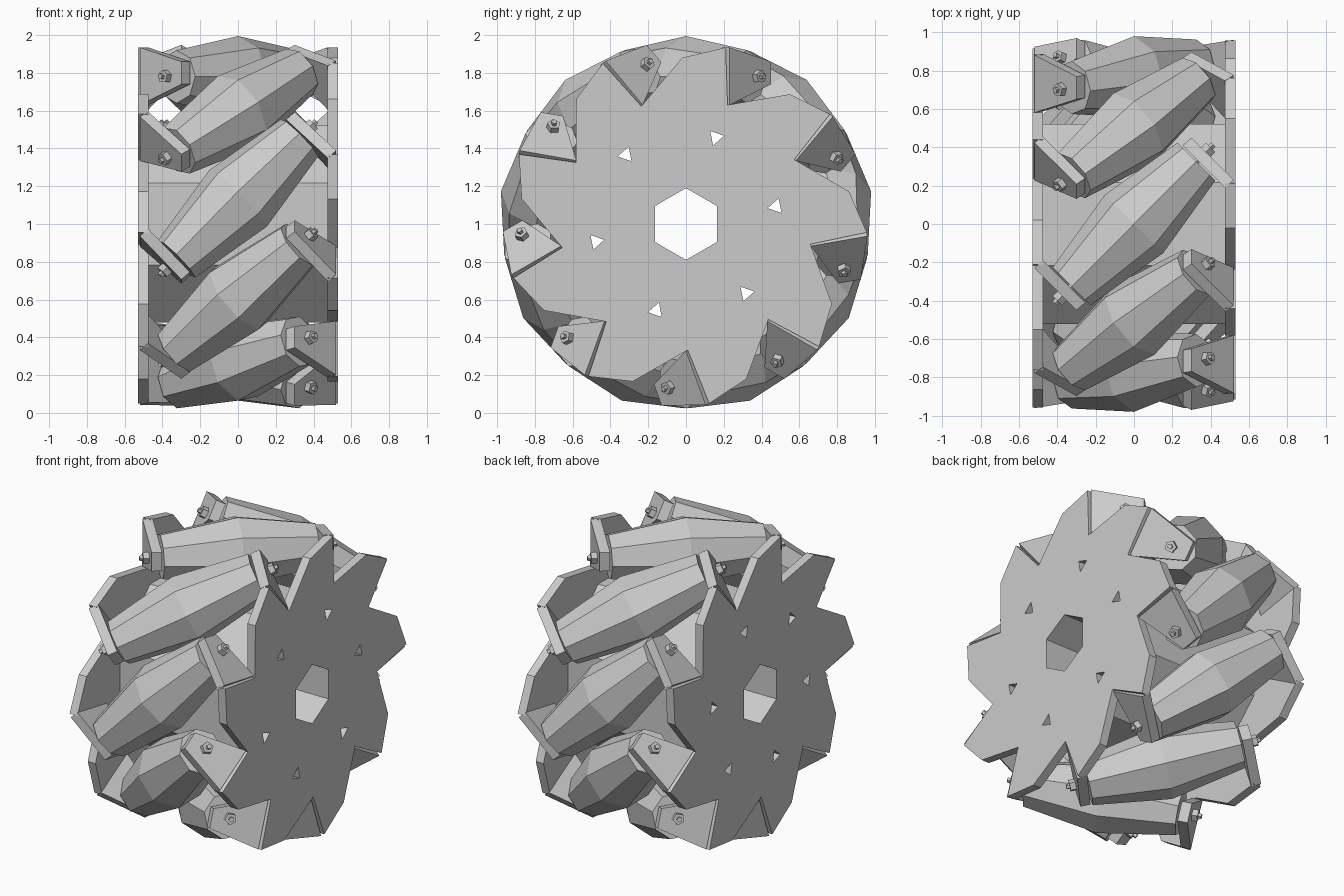
import bpy, bmesh, math
from mathutils import Matrix, Vector

old = bpy.data.objects.get("Cube")
if old:
    bpy.data.objects.remove(old, do_unlink=True)

grey = bpy.data.materials.new("plain_grey")
grey.use_nodes = True
COLOUR = (0.6, 0.6, 0.6, 1)
grey.diffuse_color = COLOUR
grey.node_tree.nodes["Principled BSDF"].inputs["Base Color"].default_value = COLOUR

COUNT = 9
STEP = math.tau / COUNT
AXLE_R = 0.78                      # distance of roller axles from the hub
LIFT = Matrix.Translation((0, 0, 1))
FLIP = Matrix.Rotation(math.pi, 4, 'Z')
TILT = Matrix.Translation((0, 0, AXLE_R)) @ Matrix.Rotation(math.pi / 4, 4, 'Z')


def loft(name, rings, matrix=Matrix()):
    """Skin a row of matching rings and cap both ends."""
    bm = bmesh.new()
    loops = [[bm.verts.new(matrix @ Vector(p)) for p in ring] for ring in rings]
    n = len(loops[0])
    for a, b in zip(loops, loops[1:]):
        for i in range(n):
            j = (i + 1) % n
            bm.faces.new((a[i], a[j], b[j], b[i]))
    bm.faces.new(loops[0][::-1])
    bm.faces.new(loops[-1])
    bmesh.ops.recalc_face_normals(bm, faces=bm.faces)
    mesh = bpy.data.meshes.new(name)
    bm.to_mesh(mesh)
    bm.free()
    mesh.materials.append(grey)
    obj = bpy.data.objects.new(name, mesh)
    bpy.context.collection.objects.link(obj)
    return obj


def ring(x, r, sides, start=math.pi / 2, y=0, z=0):
    """Regular polygon facing along x."""
    angles = [start + math.tau * i / sides for i in range(sides)]
    return [(x, y + r * math.cos(a), z + r * math.sin(a)) for a in angles]


def spindle(name, profile, sides, matrix):
    return loft(name, [ring(x, r, sides) for x, r in profile], matrix)


# Hub drum
drum = loft("hub_drum", [ring(x, 0.565, 8, math.pi / 8) for x in (-0.49, 0.49)], LIFT)

# Saw-toothed side plates
outline = []
for k in range(COUNT):
    turn = Matrix.Rotation(k * STEP, 4, 'X')
    outline += [turn @ Vector((0, t, r))
                for t, r in ((0.22, 0.63), (0.21, 0.935), (-0.02, 0.88))]
plates = []
for side, flip in (("left", Matrix()), ("right", FLIP)):
    rings = [[p + Vector((x, 0, 0)) for p in outline] for x in (0.475, 0.53)]
    plates.append(loft(side + "_plate", rings, LIFT @ flip))

# Bore and bolt holes through drum and plates
cutters = [loft("bore_cutter", [ring(x, 0.19, 6) for x in (-0.7, 0.7)], LIFT)]
for k in range(6):
    a = math.radians(11 + 60 * k)
    y, z = 0.485 * math.cos(a), 0.485 * math.sin(a)
    cutters.append(loft("bolt_cutter", [ring(x, 0.045, 3, a + math.pi, y, z)
                                        for x in (-0.7, 0.7)], LIFT))
for obj in [drum] + plates:
    bpy.context.view_layer.objects.active = obj
    for cutter in cutters:
        cutter.hide_render = True
        mod = obj.modifiers.new("hole", 'BOOLEAN')
        mod.operation = 'DIFFERENCE'
        mod.solver = 'EXACT'
        mod.object = cutter
        bpy.ops.object.modifier_apply(modifier=mod.name)
for cutter in cutters:
    bpy.data.objects.remove(cutter, do_unlink=True)

# Slanted rollers, each held by a bent tab and a nut at both ends
tab_inner = [(0.475, 0.19, 0.63), (0.475, 0.19, 0.935),
             (0.255, 0.41, 0.86), (0.255, 0.41, 0.74)]
tab_outer = [(x + 0.045, y + 0.04, z) for x, y, z in tab_inner]
for k in range(COUNT):
    turn = LIFT @ Matrix.Rotation(k * STEP, 4, 'X')
    spindle(f"roller_{k}", ((-0.46, 0.14), (0, 0.215), (0.46, 0.14)), 8, turn @ TILT)
    spindle(f"axle_{k}", ((-0.585, 0.016), (0.585, 0.016)), 5, turn @ TILT)
    for side, flip in (("left", Matrix()), ("right", FLIP)):
        loft(f"{side}_tab_{k}", (tab_inner, tab_outer), turn @ flip)
        spindle(f"{side}_nut_{k}", ((0.52, 0.036), (0.565, 0.036)), 5,
                turn @ flip @ TILT)
